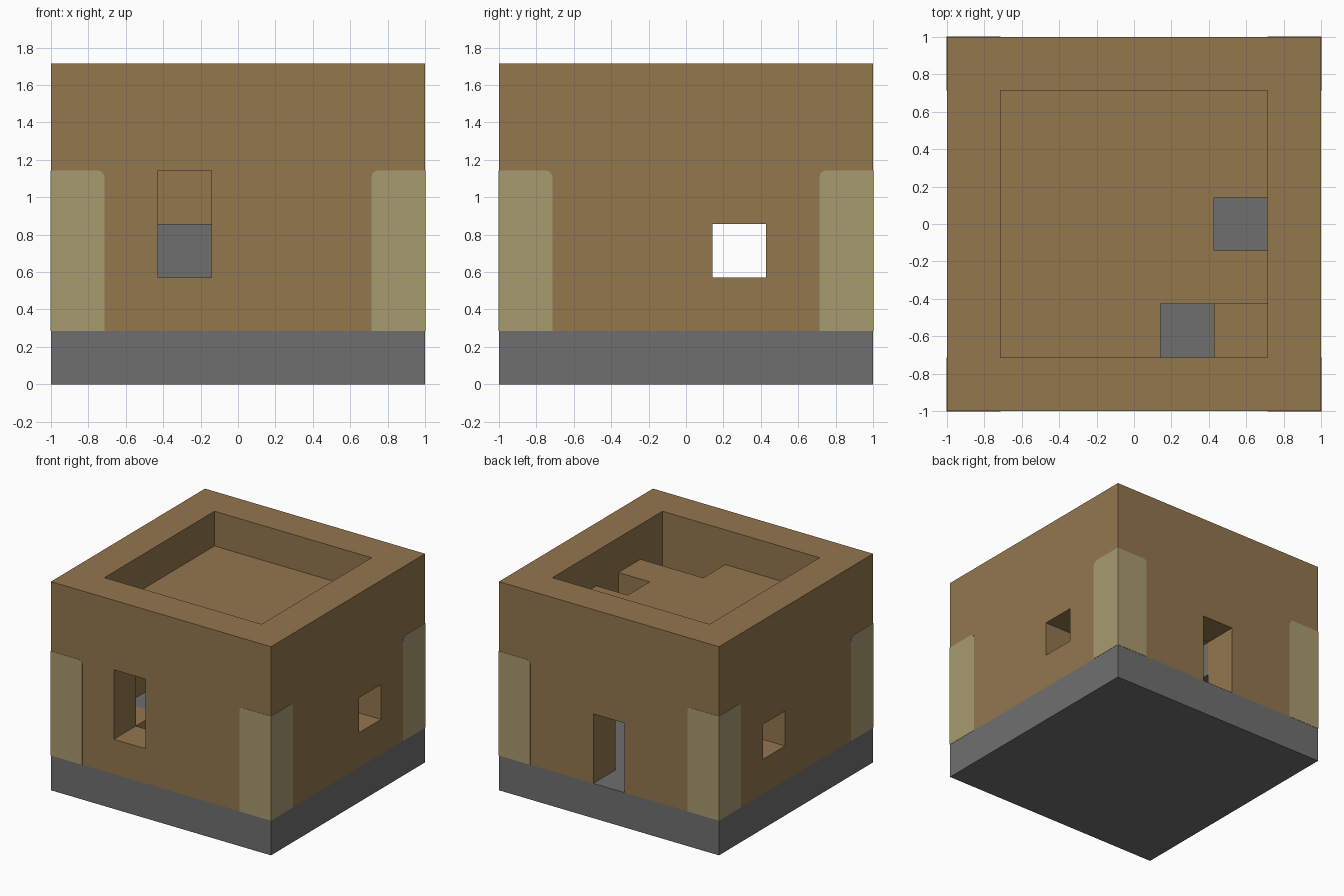
import bpy, bmesh, math
from mathutils import Matrix

old = bpy.data.objects.get("Cube")
if old:
    bpy.data.objects.remove(old, do_unlink=True)

U = 2 / 7  # one building block


def material(name, rgb):
    m = bpy.data.materials.new(name)
    m.use_nodes = True
    col = (*rgb, 1)
    m.diffuse_color = col
    m.node_tree.nodes["Principled BSDF"].inputs["Base Color"].default_value = col
    return m


TIMBER = material("brown timber", (0.292, 0.184, 0.076))
STONE = material("grey stone", (0.159, 0.159, 0.159))
PALE = material("pale log", (0.397, 0.328, 0.159))


def add_object(name, bm, mat):
    bmesh.ops.recalc_face_normals(bm, faces=bm.faces)
    mesh = bpy.data.meshes.new(name)
    bm.to_mesh(mesh)
    bm.free()
    mesh.materials.append(mat)
    ob = bpy.data.objects.new(name, mesh)
    bpy.context.collection.objects.link(ob)
    return ob


def box(name, lo, hi, mat):
    """Box between two corners given in block units."""
    bm = bmesh.new()
    size = [(b - a) * U for a, b in zip(lo, hi)]
    mid = [(a + b) / 2 * U for a, b in zip(lo, hi)]
    bmesh.ops.create_cube(bm, size=1, matrix=Matrix.Translation(mid) @ Matrix.Diagonal((*size, 1)))
    return add_object(name, bm, mat)


def cut(target, lo, hi):
    """Subtract a box and bake the result."""
    cutter = box("cutter", lo, hi, TIMBER)
    cutter.hide_render = True
    mod = target.modifiers.new("cut", "BOOLEAN")
    mod.operation, mod.solver, mod.object = "DIFFERENCE", "EXACT", cutter
    bpy.context.view_layer.update()
    graph = bpy.context.evaluated_depsgraph_get()
    mesh = bpy.data.meshes.new_from_object(target.evaluated_get(graph))
    target.modifiers.clear()
    target.data = mesh
    bpy.data.objects.remove(cutter, do_unlink=True)


# Foundation
box("foundation", (-3.5, -3.5, 0), (3.5, 3.5, 1), STONE)

# Outer walls with side windows, tall front window and back door
walls = box("walls", (-3.5, -3.5, 1), (3.5, 3.5, 6), TIMBER)
cut(walls, (-2.5, -2.5, 0.5), (2.5, 2.5, 6.5))
cut(walls, (-4, 0.5, 2), (4, 1.5, 3))
cut(walls, (-1.5, -4, 2), (-0.5, -2, 4))
cut(walls, (-0.5, 2, 0.5), (0.5, 4, 3))

# Sunken roof with a stair opening and a hatch
roof = box("roof_deck", (-2.5, -2.5, 4), (2.5, 2.5, 5), TIMBER)
cut(roof, (0.5, -3, 3.5), (3, -1.5, 5.5))
cut(roof, (1.5, -0.5, 3.5), (3, 0.5, 5.5))

# Furniture
box("stair_block", (1.5, -2.5, 1), (2.5, -1.5, 3), TIMBER)
box("timber_chest", (-2.5, -2.5, 1), (-1.5, -1.5, 2), TIMBER)
box("stone_bench", (-2.5, -1.5, 1), (-1.5, -0.5, 2), STONE)
box("wall_shelf", (-1.5, 1.5, 2), (-0.5, 2.5, 3), STONE)

# Pale corner plates, rounded at the inner top corner, on both ends of each wall
R, T = 0.035, 0.002
profile = [(1 + T, U), (1 + T, 4 * U)]
for i in range(7):
    a = math.pi / 2 * (1 + i / 6)
    profile.append((1 - U + R + R * math.cos(a), 4 * U - R + R * math.sin(a)))
profile.append((1 - U, U))
for side, wall in enumerate(("front", "left", "back", "right")):
    for sign, end in ((-1, "a"), (1, "b")):
        bm = bmesh.new()
        face = bm.faces.new([bm.verts.new((sign * x, -1 - T, z)) for x, z in profile])
        ext = bmesh.ops.extrude_face_region(bm, geom=[face])
        moved = [v for v in ext["geom"] if isinstance(v, bmesh.types.BMVert)]
        bmesh.ops.translate(bm, verts=moved, vec=(0, 2 * T, 0))
        bmesh.ops.rotate(bm, verts=bm.verts, matrix=Matrix.Rotation(side * math.pi / 2, 3, "Z"))
        add_object(f"{wall}_corner_plate_{end}", bm, PALE)
